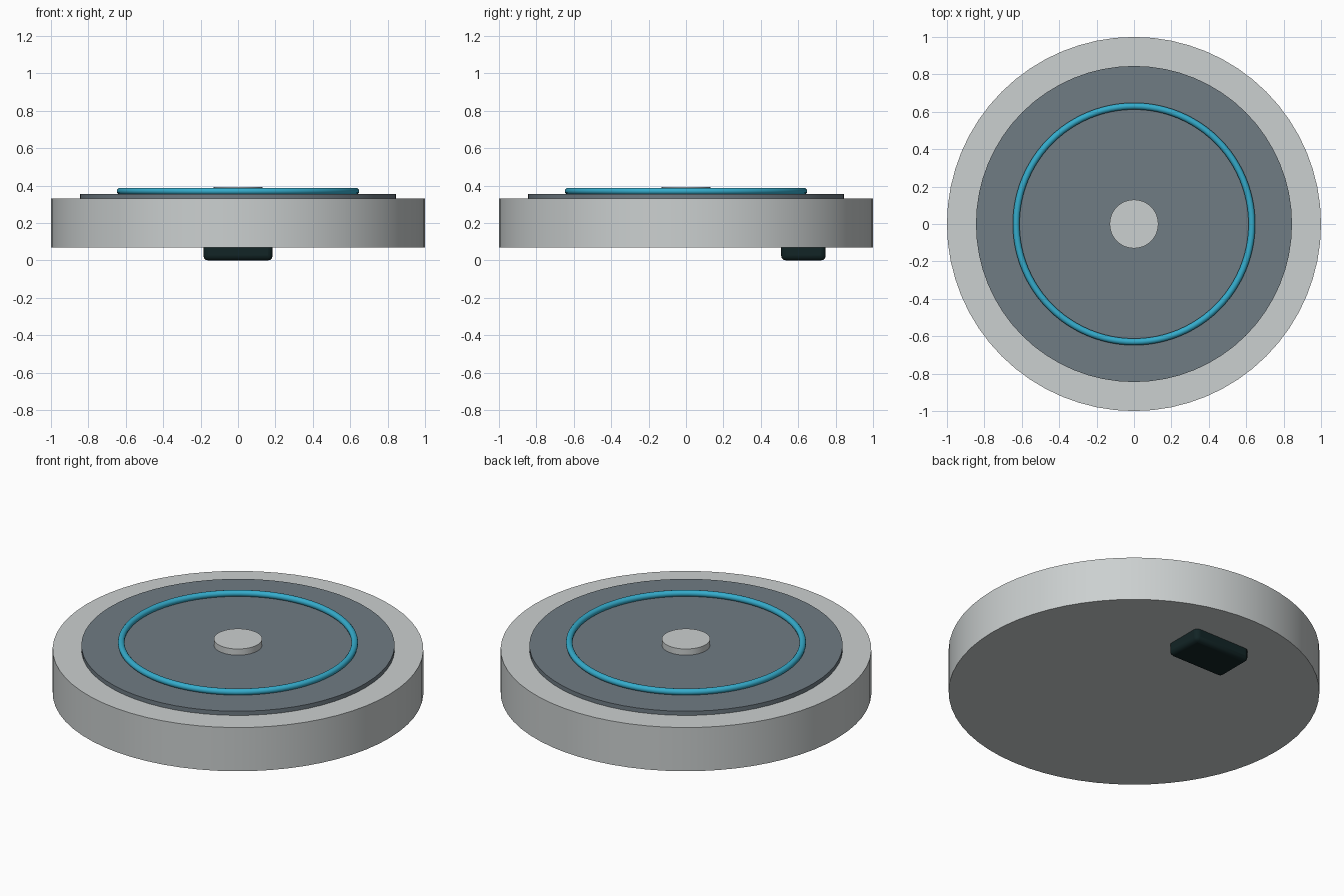
import bpy
import math

default = bpy.data.objects.get("Cube")
if default:
    bpy.data.objects.remove(default, do_unlink=True)


def make_material(name, rgb):
    mat = bpy.data.materials.new(name)
    mat.use_nodes = True
    mat.diffuse_color = (*rgb, 1)
    mat.node_tree.nodes["Principled BSDF"].inputs["Base Color"].default_value = (*rgb, 1)
    return mat


light_grey = make_material("light grey", (0.60, 0.63, 0.63))
slate = make_material("slate", (0.16, 0.20, 0.23))
cyan = make_material("cyan", (0.035, 0.41, 0.60))
dark_teal = make_material("dark teal", (0.006, 0.018, 0.019))


def finish(name, mat):
    obj = bpy.context.object
    obj.name = name
    obj.data.materials.append(mat)
    bpy.ops.object.shade_smooth_by_angle(angle=math.radians(35))
    return obj


def disc(name, radius, bottom, top, mat, sides=64):
    bpy.ops.mesh.primitive_cylinder_add(
        vertices=sides, radius=radius, depth=top - bottom,
        location=(0, 0, (bottom + top) / 2))
    return finish(name, mat)


# Stacked round parts
disc("body", 1.0, 0.07, 0.33, light_grey)
disc("top_plate", 0.845, 0.32, 0.355, slate)
disc("centre_button", 0.13, 0.34, 0.392, light_grey)

# Glowing ring lying on the plate
bpy.ops.mesh.primitive_torus_add(
    major_radius=0.63, minor_radius=0.018, major_segments=96,
    minor_segments=12, location=(0, 0, 0.37))
finish("light_ring", cyan)

# Rounded block under the rear of the body
bpy.ops.mesh.primitive_cube_add(size=1, location=(0, 0.628, 0.06))
block = bpy.context.object
block.scale = (0.37, 0.238, 0.12)
bpy.ops.object.transform_apply(location=False, rotation=False, scale=True)
bevel = block.modifiers.new("rounded edges", "BEVEL")
bevel.width = 0.025
bevel.segments = 3
finish("rear_block", dark_teal)
